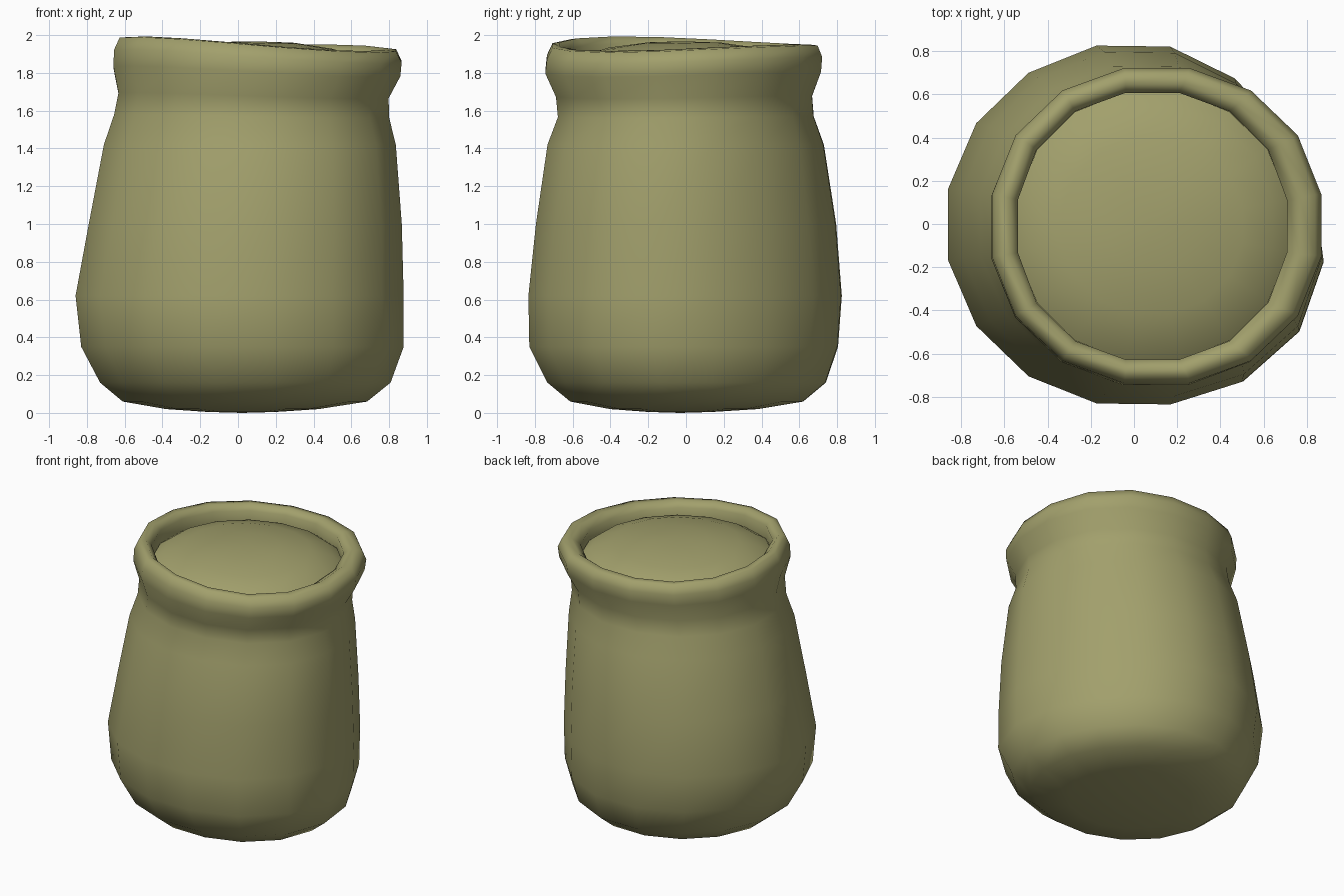
import bpy, bmesh, math

cube = bpy.data.objects.get("Cube")
if cube:
    bpy.data.objects.remove(cube, do_unlink=True)

SIDES = 16
olive = bpy.data.materials.new("olive_cloth")
olive.use_nodes = True
colour = (0.36, 0.35, 0.15, 1)
olive.diffuse_color = colour
olive.node_tree.nodes["Principled BSDF"].inputs["Base Color"].default_value = colour


def loft(name, rings, cap_first=None, cap_last=None):
    """Loft rings of (x min, x max, y min, y max, z, tilt, slump) into a skin."""
    bm = bmesh.new()
    loops = []
    for x0, x1, y0, y1, z, tilt, slump in rings:
        cx, cy = (x0 + x1) / 2, (y0 + y1) / 2
        grow = 1 / math.cos(math.pi / SIDES)
        rx, ry = (x1 - x0) / 2 * grow, (y1 - y0) / 2 * grow
        loop = []
        for i in range(SIDES):
            a = (i + 0.5) * math.tau / SIDES
            # the mouth is slightly squared, the belly slumps to one corner
            dr = 0.018 * tilt * abs(math.sin(2 * a))
            dr -= 0.06 * slump * math.sin(2 * a) * max(0, math.cos(a))
            x = cx + (rx + dr) * math.cos(a)
            y = cy + (ry + dr) * math.sin(a)
            # the mouth slopes down to the left, with a slight wave
            dz = tilt * (0.016 * math.cos(2 * a - 1.4) - 0.042 * x)
            loop.append(bm.verts.new((x, y, z + dz)))
        loops.append(loop)
    for a, b in zip(loops, loops[1:]):
        for i in range(SIDES):
            j = (i + 1) % SIDES
            bm.faces.new((a[i], a[j], b[j], b[i]))
    # close the ends with a centre point
    for loop, tip in ((loops[0], cap_first), (loops[-1], cap_last)):
        if tip:
            c = bm.verts.new(tip)
            for i in range(SIDES):
                bm.faces.new((loop[i], loop[(i + 1) % SIDES], c))
    bmesh.ops.recalc_face_normals(bm, faces=bm.faces)
    mesh = bpy.data.meshes.new(name)
    bm.to_mesh(mesh)
    bm.free()
    mesh.materials.append(olive)
    for p in mesh.polygons:
        p.use_smooth = True
    obj = bpy.data.objects.new(name, mesh)
    bpy.context.collection.objects.link(obj)


# Sack: rounded base, leaning sides, pinched neck and rolled rim
loft("sack_body", [
    (-0.16, 0.20, -0.20, 0.14, 0.005, 0, 0),
    (-0.38, 0.42, -0.40, 0.38, 0.02, 0, 0.3),
    (-0.61, 0.67, -0.61, 0.62, 0.06, 0, 0.6),
    (-0.73, 0.79, -0.73, 0.74, 0.16, 0, 0.8),
    (-0.83, 0.855, -0.825, 0.805, 0.35, 0, 1),
    (-0.86, 0.855, -0.83, 0.825, 0.62, 0, 1),
    (-0.79, 0.845, -0.79, 0.795, 1.0, 0, 1),
    (-0.71, 0.82, -0.73, 0.73, 1.42, 0, 0.7),
    (-0.655, 0.79, -0.675, 0.675, 1.57, 0.2, 0.4),
    (-0.63, 0.79, -0.685, 0.665, 1.68, 0.4, 0.2),
    (-0.655, 0.855, -0.74, 0.71, 1.81, 0.7, 0),
    (-0.65, 0.86, -0.73, 0.715, 1.89, 0.9, 0),
    (-0.62, 0.83, -0.70, 0.69, 1.952, 1, 0),
    (-0.57, 0.76, -0.66, 0.64, 1.957, 1, 0),
    (-0.53, 0.70, -0.62, 0.60, 1.92, 1, 0),
    (-0.54, 0.71, -0.63, 0.61, 1.80, 1, 0),
], cap_first=(0.02, -0.03, 0.0))

# Domed filling inside the mouth
loft("sack_filling", [
    (-0.535, 0.705, -0.625, 0.605, 1.835, 0.6, 0),
    (-0.47, 0.64, -0.55, 0.54, 1.885, 0.5, 0),
    (-0.33, 0.50, -0.41, 0.39, 1.932, 0.4, 0),
    (-0.12, 0.30, -0.21, 0.19, 1.96, 0.2, 0),
], cap_last=(0.09, -0.01, 1.967))
